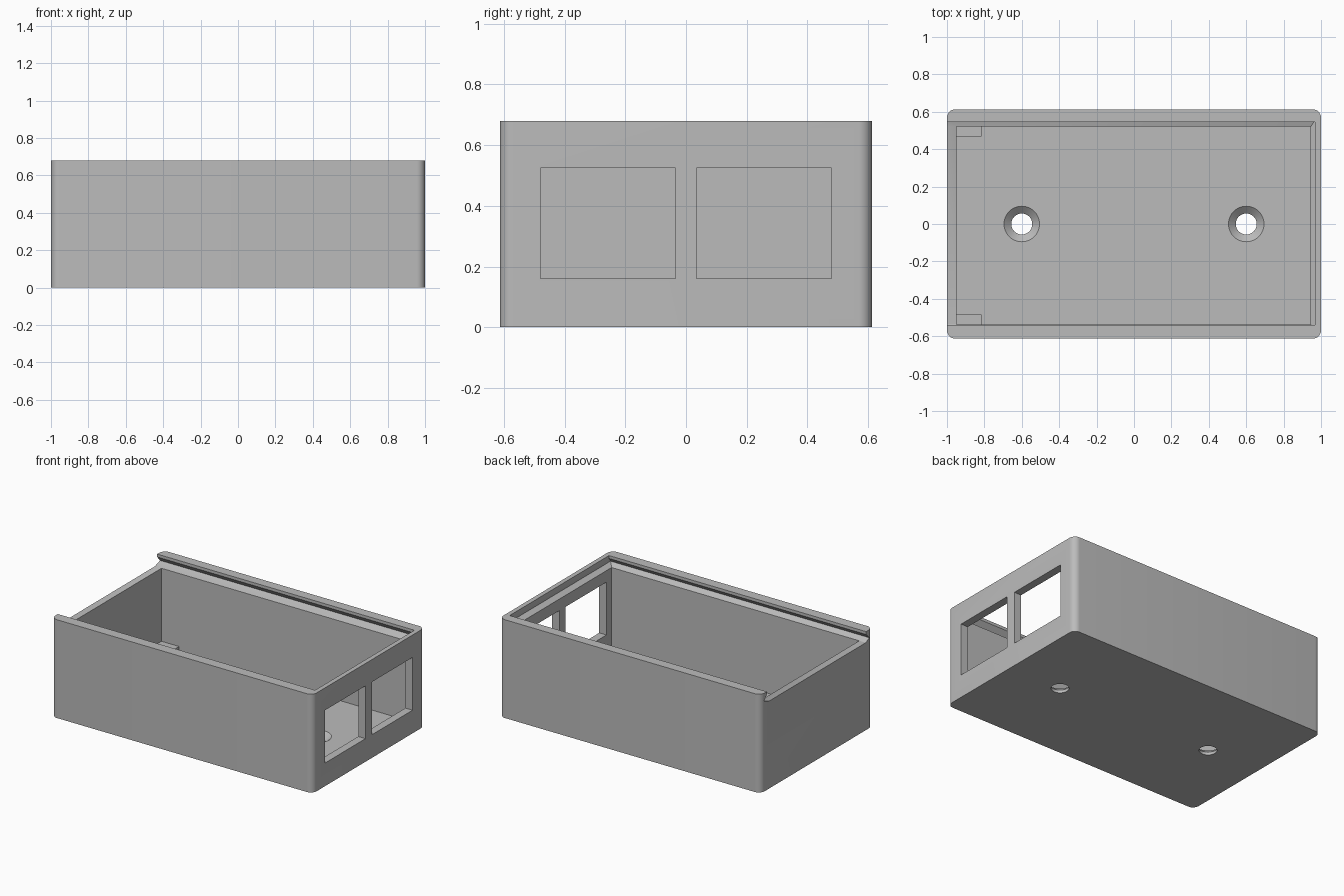
import bpy, bmesh, math

cube = bpy.data.objects.get("Cube")
if cube:
    bpy.data.objects.remove(cube, do_unlink=True)

mat = bpy.data.materials.new("plain_grey")
mat.use_nodes = True
GREY = (0.5, 0.5, 0.5, 1)
mat.diffuse_color = GREY
mat.node_tree.nodes["Principled BSDF"].inputs["Base Color"].default_value = GREY


def loft(name, rings):
    """Closed solid through a stack of matching point rings."""
    bm = bmesh.new()
    loops = [[bm.verts.new(p) for p in ring] for ring in rings]
    n = len(loops[0])
    for low, high in zip(loops, loops[1:]):
        for i in range(n):
            j = (i + 1) % n
            bm.faces.new((low[i], low[j], high[j], high[i]))
    bm.faces.new(loops[0][::-1])
    bm.faces.new(loops[-1])
    bmesh.ops.recalc_face_normals(bm, faces=bm.faces)
    mesh = bpy.data.meshes.new(name)
    bm.to_mesh(mesh)
    bm.free()
    mesh.materials.append(mat)
    obj = bpy.data.objects.new(name, mesh)
    bpy.context.collection.objects.link(obj)
    return obj


def rect(x0, x1, y0, y1, z):
    return [(x0, y0, z), (x1, y0, z), (x1, y1, z), (x0, y1, z)]


def box(name, x0, x1, y0, y1, z0, z1):
    return loft(name, [rect(x0, x1, y0, y1, z) for z in (z0, z1)])


def circle(x, radius, z, n=48):
    return [(x + radius * math.cos(2 * math.pi * i / n),
             radius * math.sin(2 * math.pi * i / n), z) for i in range(n)]


def rounded(hx, hy, r, z, steps=8):
    pts = []
    for k, (sx, sy) in enumerate([(1, 1), (-1, 1), (-1, -1), (1, -1)]):
        for i in range(steps + 1):
            a = math.pi / 2 * (k + i / steps)
            pts.append((sx * (hx - r) + r * math.cos(a),
                        sy * (hy - r) + r * math.sin(a), z))
    return pts


HX, HY, TOP, FLOOR, LEDGE = 1.0, 0.613, 0.68, 0.055, 0.605
X0, X1, Y0, Y1 = -0.95, 0.945, -0.537, 0.52

# Outer shell with rounded upright corners
case = loft("case_body", [rounded(HX, HY, 0.045, z) for z in (0, TOP)])

# Main cavity
cutters = [box("cavity_cutter", X0, X1, Y0, Y1, FLOOR, LEDGE + 0.01)]

# Sliding lid channel with a V groove, open at the -x end
cutters.append(loft("lid_channel_cutter", [
    rect(-1.2, X1, Y0, Y1, LEDGE),
    rect(-1.2, 0.98, -0.575, 0.575, 0.625),
    rect(-1.2, 0.968, -0.541, 0.545, 0.66),
    rect(-1.2, 0.968, -0.541, 0.545, 0.8)]))

# Two windows in the +x wall
for y0, y1 in ((-0.48, -0.035), (0.035, 0.48)):
    cutters.append(box("window_cutter", 0.85, 1.1, y0, y1, 0.16, 0.525))

# Countersunk screw holes in the floor
for x in (-0.6, 0.6):
    cutters.append(loft("screw_hole_cutter", [
        circle(x, 0.056, -0.1), circle(x, 0.056, 0.02),
        circle(x, 0.095, FLOOR), circle(x, 0.095, FLOOR + 0.05)]))

for cutter in cutters:
    cutter.hide_render = True
    mod = case.modifiers.new(cutter.name, 'BOOLEAN')
    mod.operation = 'DIFFERENCE'
    mod.solver = 'EXACT'
    mod.object = cutter

# Bake the cuts and drop the cutters
graph = bpy.context.evaluated_depsgraph_get()
baked = bpy.data.meshes.new_from_object(case.evaluated_get(graph))
case.modifiers.clear()
case.data = baked
for cutter in cutters:
    bpy.data.objects.remove(cutter, do_unlink=True)

bpy.ops.object.select_all(action='DESELECT')
case.select_set(True)
bpy.context.view_layer.objects.active = case
bpy.ops.object.shade_smooth_by_angle(angle=math.radians(20))

# Small stop blocks in the -x corners of the cavity
for name, y0, y1 in (("stop_block_front", Y0 - 0.01, Y0 + 0.053),
                     ("stop_block_back", Y1 - 0.053, Y1 + 0.01)):
    box(name, X0 - 0.01, -0.815, y0, y1, FLOOR - 0.01, 0.10)
